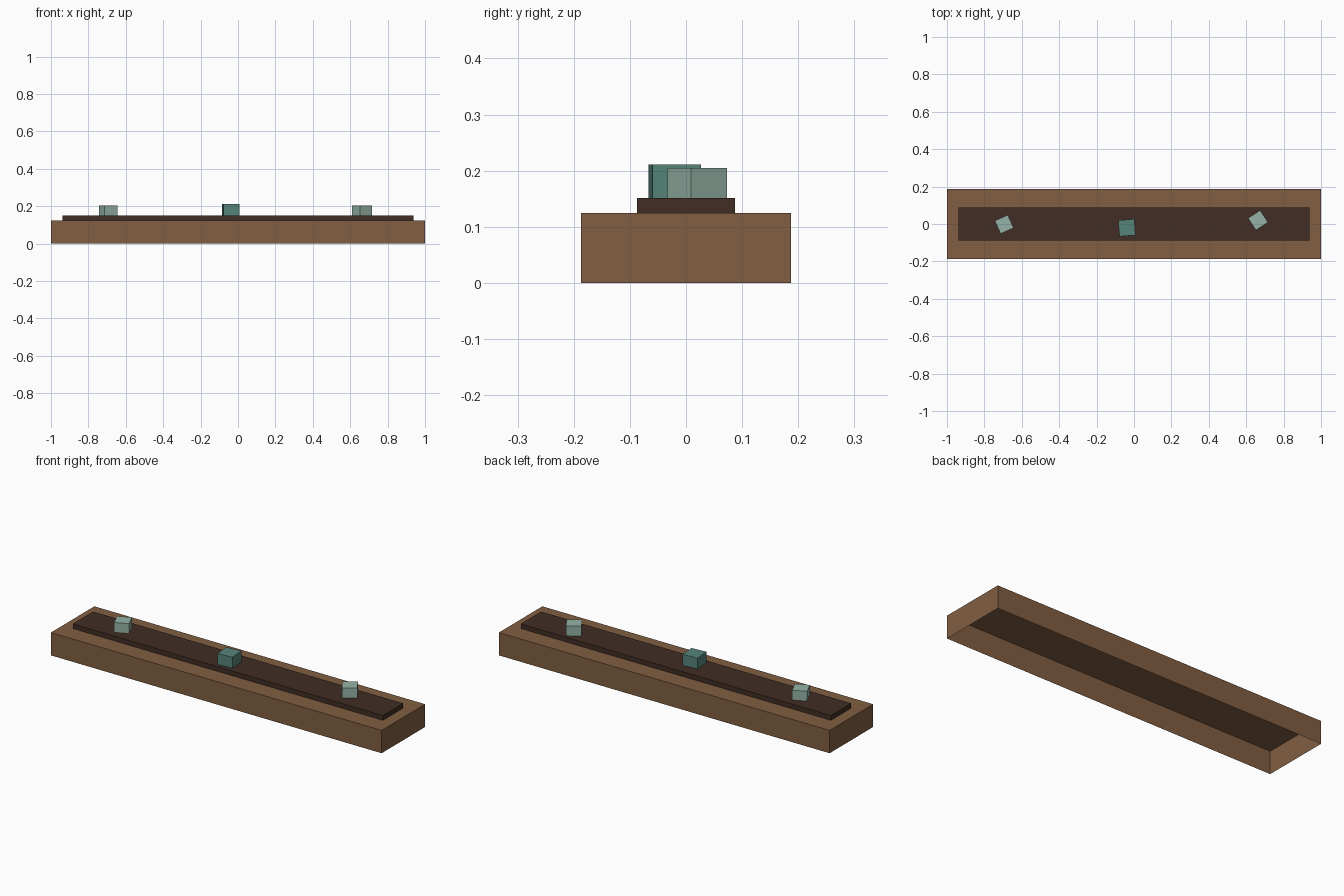
import bpy
import bmesh
from math import radians
from mathutils import Matrix

if "Cube" in bpy.data.objects:
    bpy.data.objects.remove(bpy.data.objects["Cube"], do_unlink=True)


def make_material(name, rgb):
    mat = bpy.data.materials.new(name)
    mat.use_nodes = True
    colour = (*rgb, 1.0)
    mat.diffuse_color = colour
    mat.node_tree.nodes["Principled BSDF"].inputs["Base Color"].default_value = colour
    return mat


wood = make_material("wood brown", (0.22, 0.112, 0.054))
soil = make_material("dark soil", (0.052, 0.026, 0.018))
mint = make_material("pale mint", (0.30, 0.45, 0.385))
teal = make_material("muted teal", (0.092, 0.23, 0.19))


def open_box(name, size, location, mat, turn=0):
    """Box standing on its location, with no underside."""
    bm = bmesh.new()
    bmesh.ops.create_cube(bm, size=1, matrix=Matrix.Translation((0, 0, 0.5)))
    bmesh.ops.scale(bm, vec=size, verts=bm.verts)
    under = [f for f in bm.faces if f.normal.z < -0.5]
    bmesh.ops.delete(bm, geom=under, context="FACES_ONLY")
    mesh = bpy.data.meshes.new(name)
    bm.to_mesh(mesh)
    bm.free()
    mesh.materials.append(mat)
    obj = bpy.data.objects.new(name, mesh)
    obj.location = location
    obj.rotation_euler.z = radians(turn)
    bpy.context.collection.objects.link(obj)
    return obj


# Wooden trough and raised soil bed
WOOD_TOP, SOIL_TOP = 0.125, 0.151
open_box("planter_box", (2, 0.375, WOOD_TOP), (0, 0, 0), wood)
open_box("soil_bed", (1.875, 0.175, SOIL_TOP - WOOD_TOP), (0, 0, WOOD_TOP), soil)

# Small sprouts: name, x, y, width, height, turn, colour
sprouts = [
    ("right_sprout", -0.694, -0.002, 0.076, 0.054, 24, mint),
    ("middle_sprout", -0.038, -0.02, 0.0865, 0.06, 4.5, teal),
    ("left_sprout", 0.663, 0.02, 0.077, 0.054, 33, mint),
]
for name, x, y, width, height, turn, mat in sprouts:
    open_box(name, (width, width, height), (x, y, SOIL_TOP), mat, turn)
